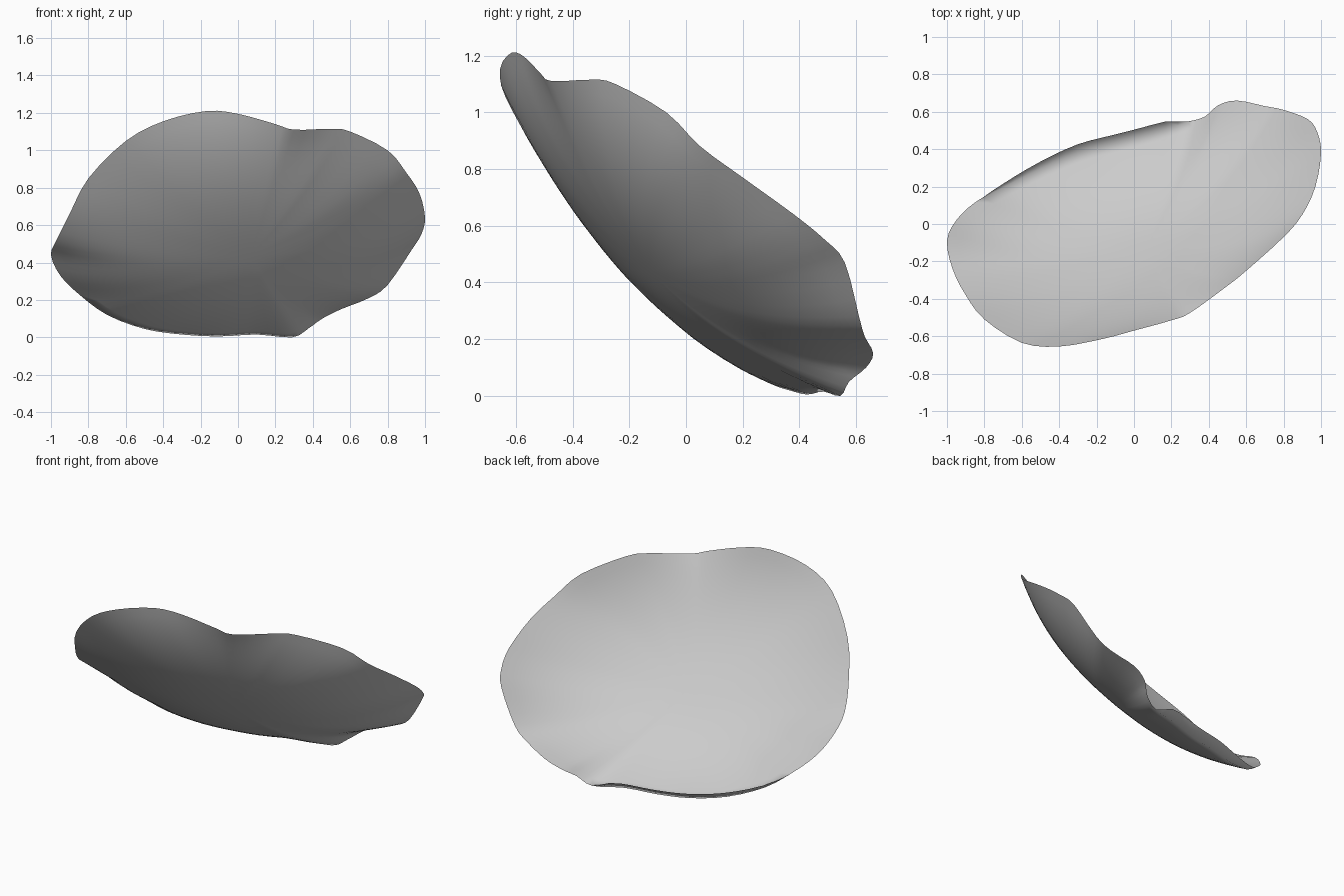
import bpy
import bmesh
from mathutils import Vector

cube = bpy.data.objects.get("Cube")
if cube:
    bpy.data.objects.remove(cube, do_unlink=True)

# Outline of the shell, going round from its low right-hand end
OUTLINE = [Vector(p) for p in (
    (-1, -.09, .44), (-.97, -.24, .52), (-.9, -.38, .66), (-.8, -.51, .85),
    (-.6, -.635, 1.05), (-.4, -.655, 1.155), (-.17, -.615, 1.21),
    (0, -.57, 1.195), (.2, -.515, 1.14), (.3, -.475, 1.11), (.5, -.33, 1.115),
    (.6, -.25, 1.1), (.8, -.07, 1), (.9, .05, .88), (.97, .2, .77),
    (1, .38, .64), (.98, .49, .55), (.93, .56, .47), (.8, .61, .28),
    (.7, .63, .21), (.55, .66, .15), (.45, .635, .1), (.38, .575, .05),
    (.29, .545, 0), (.1, .485, .015), (-.1, .43, .005), (-.3, .38, .015),
    (-.5, .295, .045), (-.7, .195, .12), (-.85, .115, .23), (-.95, .02, .33))]

AXIS = Vector((-.23, .74, .63)).normalized()   # opening direction of the dish
CENTRE = Vector((.065, -.125, .437))           # deepest point
RINGS = 16
STEPS = 3


def smooth_loop(points, steps):
    """Closed smooth curve through the points."""
    n, out = len(points), []
    for i in range(n):
        a, b, c, d = (points[(i + k) % n] for k in (-1, 0, 1, 2))
        for s in range(steps):
            t = s / steps
            out.append(.5 * (2 * b + (c - a) * t + (2 * a - 5 * b + 4 * c - d) * t ** 2
                             + (3 * b - a - 3 * c + d) * t ** 3))
    return out


def soften(values, passes):
    """Even out a closed list of heights."""
    n = len(values)
    for _ in range(passes):
        values = [(values[i - 1] + 2 * values[i] + values[(i + 1) % n]) / 4
                  for i in range(n)]
    return values


def dish_point(rim, depth, soft_depth, t):
    """Point at fraction t from the centre to the rim; rim waves fade inward."""
    flat = rim - CENTRE - AXIS * depth
    blend = t ** 3
    height = soft_depth * (1 - blend) + depth * blend
    return CENTRE + flat * t + AXIS * height * t ** 2.4


def lip_point(rim):
    """Flared lip along the lowest edge."""
    weight = max(0, 1 - rim.z / .2) * min(1, max(0, (.3 - rim.x) / .15))
    return rim + Vector((0, .05, .05)) * weight


# Curved shell: concentric rings around the deepest point
rim_points = smooth_loop(OUTLINE, STEPS)
depths = [(p - CENTRE).dot(AXIS) for p in rim_points]
soft_depths = soften(depths, 50)
bm = bmesh.new()
centre = bm.verts.new(CENTRE)
rings = [[bm.verts.new(dish_point(p, d, s, (r + 1) / RINGS))
          for p, d, s in zip(rim_points, depths, soft_depths)]
         for r in range(RINGS)]
rings.append([bm.verts.new(lip_point(p)) for p in rim_points])
count = len(rim_points)
for i in range(count):
    j = (i + 1) % count
    bm.faces.new((centre, rings[0][j], rings[0][i]))
    for inner, outer in zip(rings, rings[1:]):
        bm.faces.new((inner[i], inner[j], outer[j], outer[i]))
bmesh.ops.remove_doubles(bm, verts=bm.verts, dist=.0005)
bmesh.ops.recalc_face_normals(bm, faces=bm.faces)
if sum(f.normal.dot(AXIS) for f in bm.faces) < 0:
    bmesh.ops.reverse_faces(bm, faces=bm.faces)

mesh = bpy.data.meshes.new("curved_shell")
bm.to_mesh(mesh)
bm.free()
shell = bpy.data.objects.new("curved_shell", mesh)
bpy.context.collection.objects.link(shell)

# Plain grey surface
grey = bpy.data.materials.new("light_grey")
grey.use_nodes = True
colour = (.6, .6, .6, 1)
grey.diffuse_color = colour
grey.node_tree.nodes["Principled BSDF"].inputs["Base Color"].default_value = colour
mesh.materials.append(grey)

bpy.ops.object.select_all(action='DESELECT')
shell.select_set(True)
bpy.context.view_layer.objects.active = shell
bpy.ops.object.shade_smooth()
